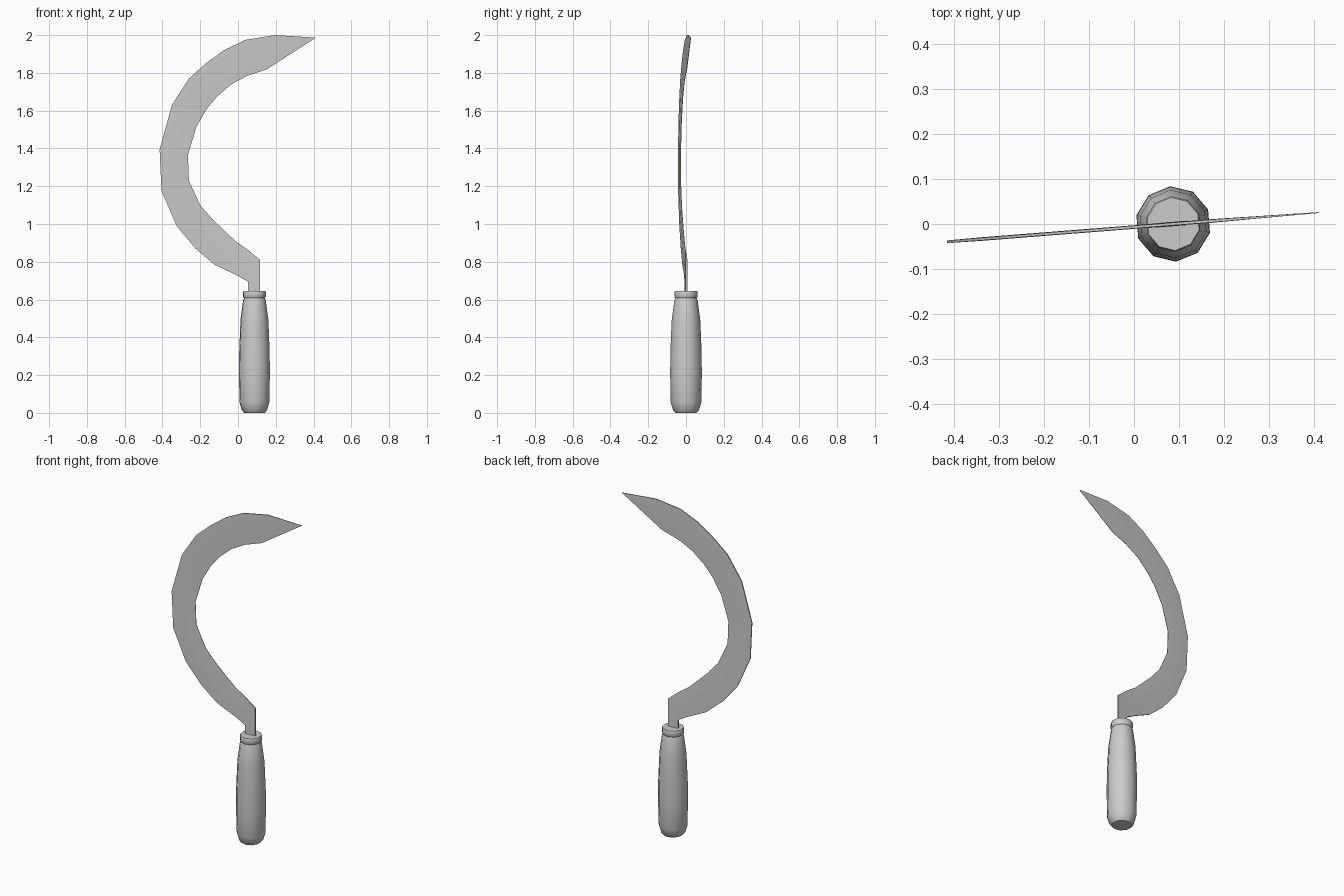
import bpy, bmesh, math

if "Cube" in bpy.data.objects:
    bpy.data.objects.remove(bpy.data.objects["Cube"])

TILT = math.radians(4.5)      # whole tool is turned slightly about z
CX = 0.087                    # handle axis


def finish(bm, name, angle):
    bmesh.ops.remove_doubles(bm, verts=bm.verts, dist=0.0005)
    bmesh.ops.recalc_face_normals(bm, faces=bm.faces)
    mesh = bpy.data.meshes.new(name)
    bm.to_mesh(mesh)
    bm.free()
    ob = bpy.data.objects.new(name, mesh)
    bpy.context.collection.objects.link(ob)
    bpy.ops.object.select_all(action='DESELECT')
    ob.select_set(True)
    bpy.context.view_layer.objects.active = ob
    bpy.ops.object.shade_smooth_by_angle(angle=math.radians(angle))
    return ob


def loft(bm, rings):
    loops = [[bm.verts.new(p) for p in r] for r in rings]
    n = len(loops[0])
    for a, b in zip(loops, loops[1:]):
        for i in range(n):
            j = (i + 1) % n
            bm.faces.new((a[i], a[j], b[j], b[i]))
    bm.faces.new(loops[0])
    bm.faces.new(loops[-1])


# Blade and tang: pairs of spine and cutting-edge points (x, z)
spine = [(.053, .60), (.053, .695), (-.01, .73), (-.125, .785), (-.225, .87),
         (-.325, .99), (-.405, 1.175), (-.415, 1.395), (-.35, 1.63), (-.26, 1.77),
         (-.17, 1.85), (-.075, 1.92), (.04, 1.975), (.195, 2.0), (.408, 1.987)]
edge = [(.117, .60), (.117, .81), (.05, .865), (-.015, .91), (-.135, 1.025),
        (-.20, 1.10), (-.26, 1.23), (-.265, 1.365), (-.22, 1.515), (-.165, 1.61),
        (-.11, 1.675), (-.035, 1.74), (.05, 1.785), (.155, 1.82), (.41, 1.985)]


def section(i):
    (ox, oz), (ix, iz) = spine[i], edge[i]
    thick = (.005, .005, .005) if i < 2 else (.003, .004, .001)
    if i == len(spine) - 1:
        thick = (.001, .001, .001)
    pts = []
    for t, h in zip((0, .55, 1), thick):
        x, z = ox + (ix - ox) * t, oz + (iz - oz) * t
        pts.append((x, math.tan(TILT) * (x - CX), z, h))
    front = [(x, y - h, z) for x, y, z, h in pts]
    back = [(x, y + h, z) for x, y, z, h in reversed(pts)]
    return front + back


bm = bmesh.new()
loft(bm, [section(i) for i in range(len(spine))])
finish(bm, "blade", 30)

# Ten-sided turned handle with collar: (radius, z)
profile = [(.056, 0), (.069, .015), (.081, .055), (.084, .20), (.083, .32), (.076, .49),
           (.062, .595), (.057, .607), (.062, .614), (.062, .638), (.059, .645)]
bm = bmesh.new()
rings = []
for r, z in profile:
    angles = [TILT + math.radians(90 + 36 * k) for k in range(10)]
    rings.append([(CX + r * math.cos(a), r * math.sin(a), z) for a in angles])
loft(bm, rings)
finish(bm, "handle", 40)
